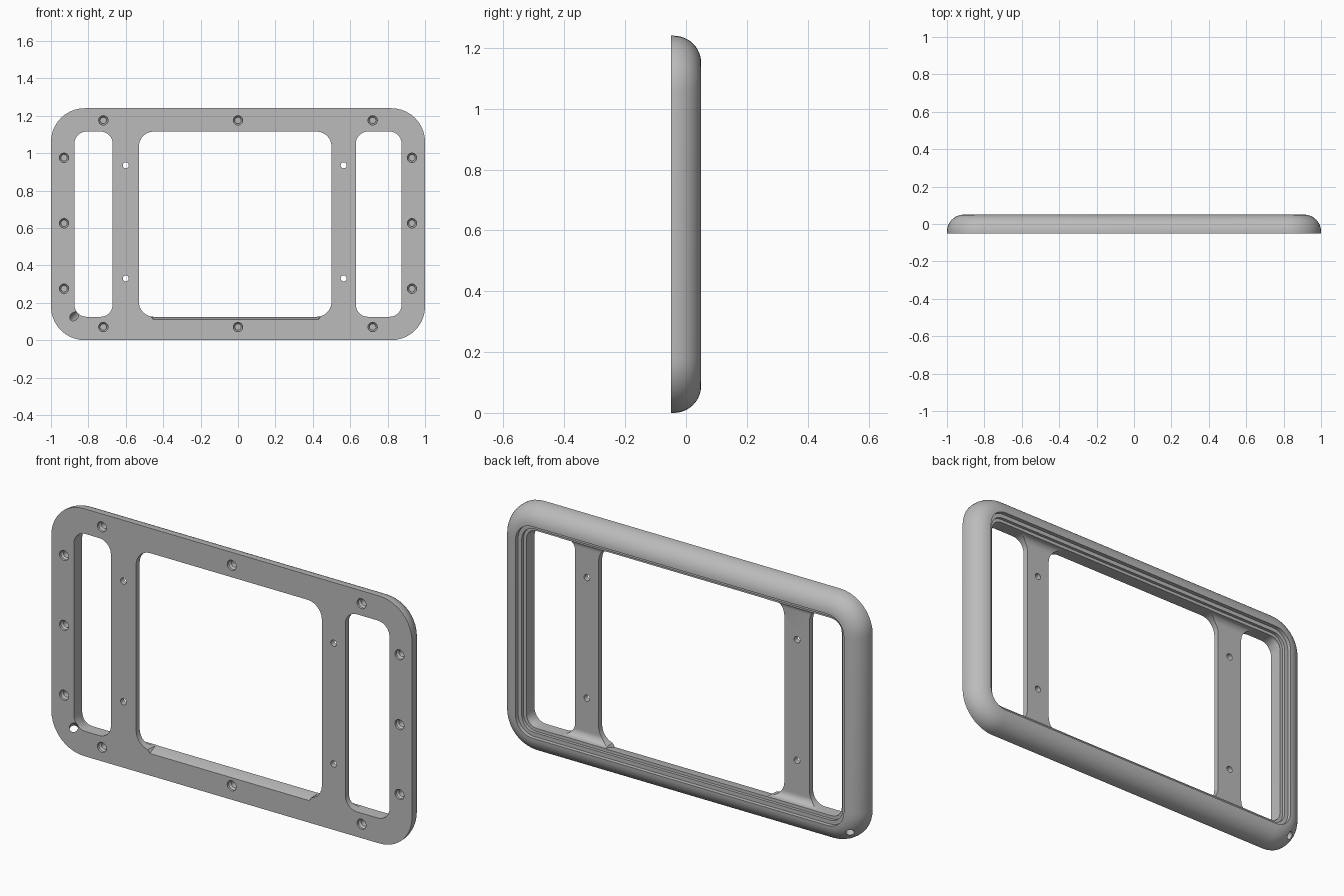
import bpy, bmesh
from math import sin, cos, pi
from mathutils import Vector

cube = bpy.data.objects.get("Cube")
if cube:
    bpy.data.objects.remove(cube, do_unlink=True)

W, H, FRONT, BACK = 2.0, 1.24, -0.05, 0.05

grey = bpy.data.materials.new("plain grey")
grey.use_nodes = True
COLOUR = (0.5, 0.5, 0.5, 1)
grey.diffuse_color = COLOUR
grey.node_tree.nodes["Principled BSDF"].inputs["Base Color"].default_value = COLOUR


def rounded_rect(x0, x1, z0, z1, r, y, seg=10):
    """Loop of points around a rounded rectangle at depth y."""
    pts = []
    centres = [(x1 - r, z1 - r), (x0 + r, z1 - r), (x0 + r, z0 + r), (x1 - r, z0 + r)]
    for q, (cx, cz) in enumerate(centres):
        for i in range(seg + 1):
            a = (q + i / seg) * pi / 2
            pts.append((cx + r * cos(a), y, cz + r * sin(a)))
    return pts


def circle(start, axis, r, seg=24):
    """Loop of points around a circle square to the axis."""
    u = axis.orthogonal().normalized()
    v = axis.normalized().cross(u)
    return [start + r * (cos(t) * u + sin(t) * v)
            for t in (2 * pi * i / seg for i in range(seg))]


def loft(bm, loops):
    """Closed skin through loops with equal point counts."""
    rows = [[bm.verts.new(p) for p in loop] for loop in loops]
    n = len(rows[0])
    for a, b in zip(rows, rows[1:]):
        for i in range(n):
            j = (i + 1) % n
            bm.faces.new((a[i], a[j], b[j], b[i]))
    bm.faces.new(rows[0][::-1])
    bm.faces.new(rows[-1])


def make(name, *solids):
    bm = bmesh.new()
    for loops in solids:
        loft(bm, loops)
    bmesh.ops.recalc_face_normals(bm, faces=bm.faces)
    mesh = bpy.data.meshes.new(name)
    bm.to_mesh(mesh)
    bm.free()
    mesh.materials.append(grey)
    ob = bpy.data.objects.new(name, mesh)
    bpy.context.collection.objects.link(ob)
    return ob


def drill(start, end, r0, r1=None):
    start, end = Vector(start), Vector(end)
    axis = end - start
    return [circle(start, axis, r0), circle(end, axis, r1 or r0)]


# Frame body: rolled outer edge, stepped back pocket, filleted pocket floor
ROLL, WALL, FLOOR, FILLET = 0.09, 0.126, -0.022, 0.034
section = [(0, FRONT)]
for i in range(13):
    a = i / 12 * pi / 2
    section.append((ROLL * (1 - cos(a)), BACK - ROLL + ROLL * sin(a)))
section += [(ROLL, 0.03), (0.11, 0.03), (0.11, 0.015), (WALL, 0.015)]
for i in range(9):
    a = i / 8 * pi / 2
    section.append((WALL + FILLET * (1 - cos(a)), FLOOR + FILLET * (1 - sin(a))))
frame = make("frame", [
    rounded_rect(-W / 2 + d, W / 2 - d, d, H - d, 0.18 - d, y) for d, y in section])

# Openings between the two upright bars
cutters = []
LOW, HIGH = 0.125, H - 0.125
for name, x0, x1, r in (("right_slot", -0.875, -0.67, 0.065),
                        ("centre_opening", -0.53, 0.5, 0.08),
                        ("left_slot", 0.63, 0.875, 0.065)):
    cutters.append(make(name, [rounded_rect(x0, x1, LOW, HIGH, r, y) for y in (-0.2, 0.2)]))

# Blind tapered screw holes around the front face
spots = [(x, z) for x in (-0.72, 0, 0.72) for z in (0.07, 1.175)]
spots += [(x, z) for x in (-0.93, 0.93) for z in (0.275, 0.625, 0.975)]
cutters.append(make("screw_holes", *[
    [circle(Vector((x, y, z)), Vector((0, 1, 0)), r)
     for y, r in ((FRONT - 0.01, 0.025), (FRONT + 0.012, 0.025), (FRONT + 0.02, 0.017),
                  (FRONT + 0.05, 0.017))]
    for x, z in spots]))

# Through holes in the bars
cutters.append(make("bar_holes", *[
    drill((x, -0.1, z), (x, 0.1, z), 0.016) for x in (-0.6, 0.565) for z in (0.33, 0.935)]))

# Slanted cable hole through the lower corner
cutters.append(make("cable_hole", drill((-0.841, -0.1, 0.164), (-0.965, 0.08, 0.034), 0.02)))

# Sloped relief along the lower edge of the centre opening
cutters.append(make("edge_relief", [
    [(x0, y, z) for x0, y, z in (
        (s * 0.44 - 0.012, -0.06, 0.108), (s * 0.47 - 0.012, -0.06, 0.15),
        (s * 0.47 - 0.012, 0.01, 0.15), (s * 0.45 - 0.012, 0.01, 0.127))]
    for s in (-1, 1)]))

# Carve the frame
bpy.context.view_layer.objects.active = frame
for cutter in cutters:
    cutter.hide_render = True
    mod = frame.modifiers.new(cutter.name, "BOOLEAN")
    mod.operation = "DIFFERENCE"
    mod.solver = "EXACT"
    mod.object = cutter
    bpy.ops.object.modifier_apply(modifier=mod.name)
    bpy.data.objects.remove(cutter, do_unlink=True)

bpy.ops.object.select_all(action="DESELECT")
frame.select_set(True)
bpy.ops.object.shade_smooth_by_angle(angle=0.5)
